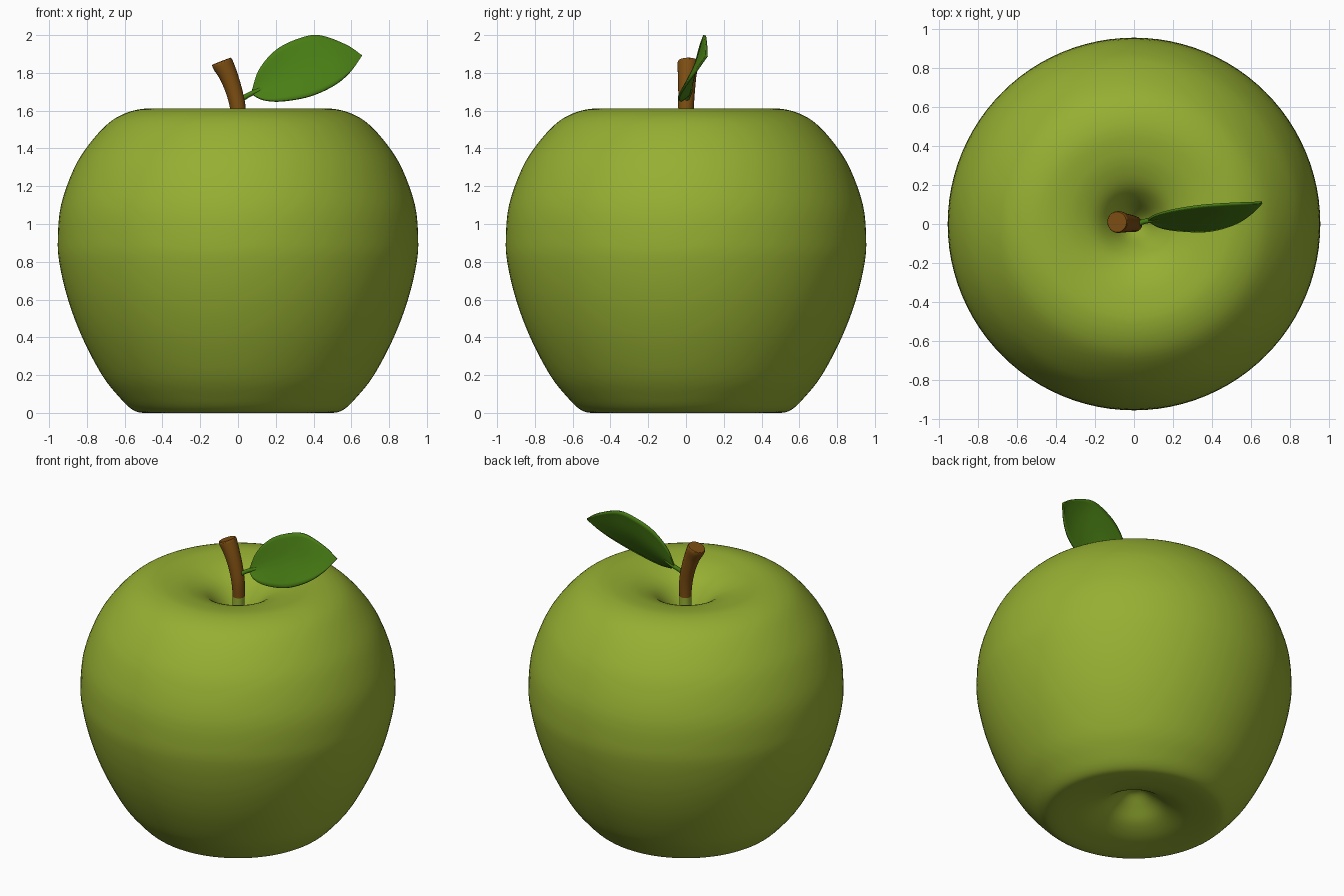
import bpy, bmesh, math
from mathutils import Vector

if "Cube" in bpy.data.objects:
    bpy.data.objects.remove(bpy.data.objects["Cube"])


def material(name, rgb):
    m = bpy.data.materials.new(name)
    m.diffuse_color = (*rgb, 1)
    m.use_nodes = True
    m.node_tree.nodes["Principled BSDF"].inputs["Base Color"].default_value = m.diffuse_color
    return m


GREEN = material("apple green", (0.305, 0.429, 0.032))
BROWN = material("stem brown", (0.205, 0.076, 0.006))
LEAF = material("leaf green", (0.065, 0.205, 0.007))


def spline(pts, n):
    """Catmull-Rom curve through the points, n steps per span."""
    p = [Vector(q) for q in pts]
    p = [2 * p[0] - p[1]] + p + [2 * p[-1] - p[-2]]
    out = []
    for i in range(1, len(p) - 2):
        a, b, c, d = p[i - 1:i + 3]
        for k in range(n):
            t = k / n
            out.append(0.5 * (2 * b + (c - a) * t + (2 * a - 5 * b + 4 * c - d) * t * t
                              + (3 * b - a - 3 * c + d) * t ** 3))
    return out + [p[-2]]


def finish(name, bm, mats):
    bmesh.ops.remove_doubles(bm, verts=bm.verts, dist=0.0002)
    bmesh.ops.recalc_face_normals(bm, faces=bm.faces)
    me = bpy.data.meshes.new(name)
    bm.to_mesh(me)
    bm.free()
    for m in mats:
        me.materials.append(m)
    ob = bpy.data.objects.new(name, me)
    bpy.context.collection.objects.link(ob)
    bpy.ops.object.select_all(action='DESELECT')
    ob.select_set(True)
    bpy.context.view_layer.objects.active = ob
    bpy.ops.object.shade_smooth_by_angle(angle=math.radians(50))
    return ob


def skin(bm, rings, closed):
    """Quads between successive rows of points."""
    rows = [[bm.verts.new(v) for v in r] for r in rings]
    n = len(rows[0])
    for a, b in zip(rows, rows[1:]):
        for j in range(n if closed else n - 1):
            k = (j + 1) % n
            bm.faces.new((a[j], a[k], b[k], b[j]))
    return rows


# Apple body: revolved profile with a hollow at both ends
profile = [(0, 0.18), (0.05, 0.17), (0.12, 0.12), (0.2, 0.06), (0.3, 0.02), (0.4, 0.004),
           (0.5, 0), (0.56, 0.018), (0.63, 0.085), (0.72, 0.2), (0.825, 0.4), (0.9, 0.6),
           (0.945, 0.79), (0.954, 0.92), (0.937, 1.1), (0.87, 1.29), (0.79, 1.42),
           (0.69, 1.53), (0.6, 1.585), (0.5, 1.61), (0.4, 1.605), (0.3, 1.583),
           (0.2, 1.535), (0.13, 1.46), (0.07, 1.36), (0.03, 1.31), (0, 1.3)]
N = 96
bm = bmesh.new()
skin(bm, [[(max(p.x, 0) * math.cos(2 * math.pi * j / N), max(p.x, 0) * math.sin(2 * math.pi * j / N), p.y)
           for j in range(N)] for p in spline(profile, 4)], True)
finish("apple_body", bm, [GREEN])


def tube(name, pts, mats, sides, rule=None):
    """Round tube; each point is (x, y, z, radius)."""
    path = spline(pts, 6)
    rings = []
    for i, p in enumerate(path):
        t = (path[min(i + 1, len(path) - 1)] - path[max(i - 1, 0)]).to_3d().normalized()
        u = t.cross(Vector((0, 1, 0))).normalized()
        w = t.cross(u)
        rings.append([p.to_3d() + p[3] * (u * math.cos(2 * math.pi * j / sides)
                                          + w * math.sin(2 * math.pi * j / sides))
                      for j in range(sides)])
    bm = bmesh.new()
    rows = skin(bm, rings, True)
    bm.faces.new(rows[0])
    bm.faces.new(rows[-1])
    if rule:
        for f in bm.faces:
            f.material_index = rule(f.calc_center_median())
    return finish(name, bm, mats)


# Stem: brown above, green where it grows out of the hollow
tube("stem", [(0, 0, 1.28, 0.036), (0.003, 0, 1.4, 0.036), (0.005, 0, 1.51, 0.037),
              (0, 0, 1.61, 0.041), (-0.02, 0.003, 1.7, 0.044), (-0.05, 0.006, 1.785, 0.049),
              (-0.08, 0.01, 1.845, 0.056), (-0.087, 0.01, 1.862, 0.052)],
     [BROWN, GREEN], 24, lambda c: 1 if c.z < 1.51 else 0)

# Leaf stalk
tube("leaf_stalk", [(0.015, 0.0, 1.658, 0.015), (0.05, 0.012, 1.68, 0.013),
                    (0.085, 0.02, 1.697, 0.013), (0.14, 0.027, 1.722, 0.008)], [LEAF], 12)

# Leaf blade: lofted between lower edge, midrib and upper edge
lower = [(0.07, 0.02, 1.69), (0.13, -0.015, 1.659), (0.23, -0.033, 1.651), (0.38, -0.036, 1.677),
         (0.51, -0.002, 1.735), (0.595, 0.05, 1.805), (0.656, 0.11, 1.89)]
middle = [(0.07, 0.02, 1.692), (0.125, 0.025, 1.72), (0.22, 0.035, 1.772), (0.36, 0.045, 1.828),
          (0.49, 0.058, 1.86), (0.59, 0.082, 1.878), (0.656, 0.11, 1.89)]
upper = [(0.07, 0.02, 1.695), (0.11, 0.045, 1.815), (0.2, 0.07, 1.92), (0.32, 0.09, 1.98),
         (0.43, 0.1, 1.998), (0.57, 0.107, 1.948), (0.656, 0.11, 1.89)]
rings = []
for a, b, c in zip(spline(lower, 6), spline(middle, 6), spline(upper, 6)):
    rings.append(spline([a, b, c], 6))
bm = bmesh.new()
skin(bm, rings, False)
leaf = finish("leaf", bm, [LEAF])
solid = leaf.modifiers.new("thickness", 'SOLIDIFY')
solid.thickness = 0.012
solid.offset = 0
